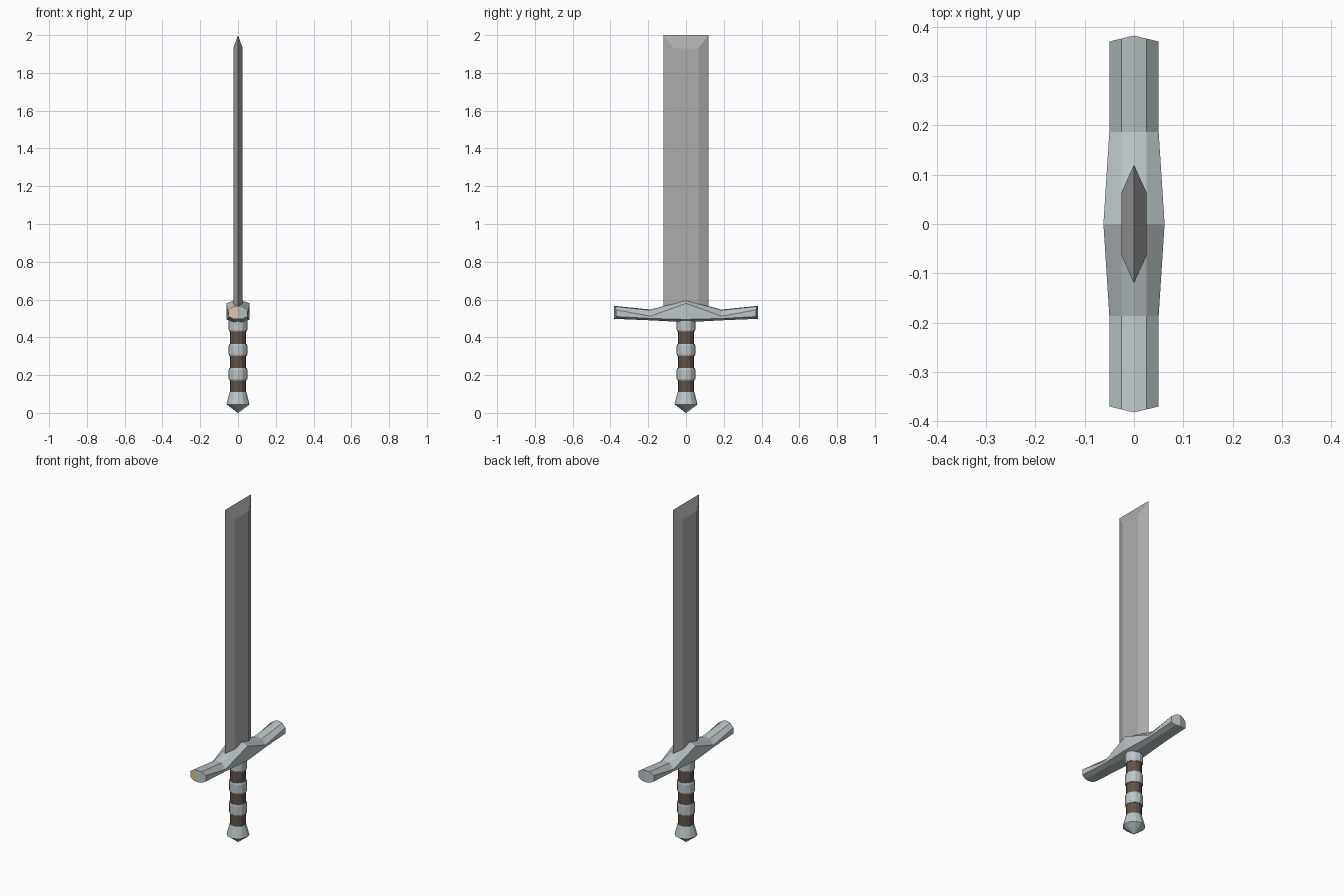
import bpy, bmesh, math

if "Cube" in bpy.data.objects:
    bpy.data.objects.remove(bpy.data.objects["Cube"])


def material(name, rgb):
    m = bpy.data.materials.new(name)
    m.diffuse_color = (*rgb, 1)
    m.use_nodes = True
    m.node_tree.nodes["Principled BSDF"].inputs["Base Color"].default_value = m.diffuse_color
    return m


steel = material("steel", (0.42, 0.42, 0.42))
silver = material("silver", (0.50, 0.56, 0.57))
leather = material("leather", (0.12, 0.085, 0.065))
tan = material("tan", (0.75, 0.56, 0.36))


def finish(name, bm, *mats):
    bmesh.ops.recalc_face_normals(bm, faces=bm.faces)
    me = bpy.data.meshes.new(name)
    bm.to_mesh(me)
    bm.free()
    for m in mats:
        me.materials.append(m)
    ob = bpy.data.objects.new(name, me)
    bpy.context.collection.objects.link(ob)
    return ob


def loft(bm, rings, cap=True):
    rows = [[bm.verts.new(p) for p in r] for r in rings]
    n = len(rows[0])
    for a, b in zip(rows, rows[1:]):
        for i in range(n):
            bm.faces.new((a[i], a[(i + 1) % n], b[(i + 1) % n], b[i]))
    if cap:
        bm.faces.new(rows[0])
        bm.faces.new(rows[-1])
    return rows


def turned(name, profile, mat, sides=12):
    bm = bmesh.new()
    rings = [[(r * math.cos(2 * math.pi * i / sides), r * math.sin(2 * math.pi * i / sides), z)
              for i in range(sides)] for r, z in profile]
    loft(bm, rings)
    return finish(name, bm, mat)


# Blade: flattened hexagon drawn up to a straight chisel edge
bm = bmesh.new()
section = [(0, -.12), (.025, -.065), (.025, .065), (0, .12), (-.025, .065), (-.025, -.065)]
rows = loft(bm, [[(x, y, .54) for x, y in section],
                 [(x, y, 2.0 if x == 0 else 1.93) for x, y in section]], cap=False)
bm.faces.new(rows[0])
t = rows[1]
bm.faces.new((t[0], t[1], t[2], t[3]))
bm.faces.new((t[3], t[4], t[5], t[0]))
for i, j in ((0, 3),):
    bmesh.ops.remove_doubles(bm, verts=bm.verts, dist=1e-5)
finish("blade", bm, steel)

# Crossguard: ten-point section swept from tip to tip
# y, half width, top, shoulder, lower shoulder, bottom, point of the end cap
stations = [(.37, .05, .567, .545, .51, .498, .012),
            (.187, .05, .547, .512, .50, .49, 0),
            (0, .062, .598, .58, .495, .48, 0)]


def guard_ring(s, sign):
    y, w, top, sh, lo, bot, tip = s
    half = [(0, top), (.025, top - .004), (w, sh), (w, lo), (.025, bot), (0, bot)]
    pts = half + [(-x, z) for x, z in half[-2:0:-1]]
    return [(x, sign * (y + (tip if x == 0 else tip / 2 if abs(x) == .025 else 0)), z) for x, z in pts]


bm = bmesh.new()
rings = [guard_ring(s, -1) for s in stations] + [guard_ring(s, 1) for s in stations[-2::-1]]
rows = loft(bm, rings, cap=False)
for row in (rows[0], rows[-1]):
    bm.faces.new(row[:6])
    left = bm.faces.new(row[5:] + row[:1])
    if row is rows[0]:
        left.material_index = 1
finish("crossguard", bm, silver, tan)

# Grip: leather core, silver bands and collar
turned("grip_wrap", [(.042, .10), (.042, .49)], leather)
for i, z in enumerate((.172, .30, .43)):
    turned(f"grip_band_{i + 1}", [(.046, z), (.049, z + .008), (.049, z + .058), (.046, z + .066)], silver)

# Pommel: flared drum with a shallow cone beneath
turned("pommel", [(.001, 0), (.061, .045), (.044, .11)], silver)
